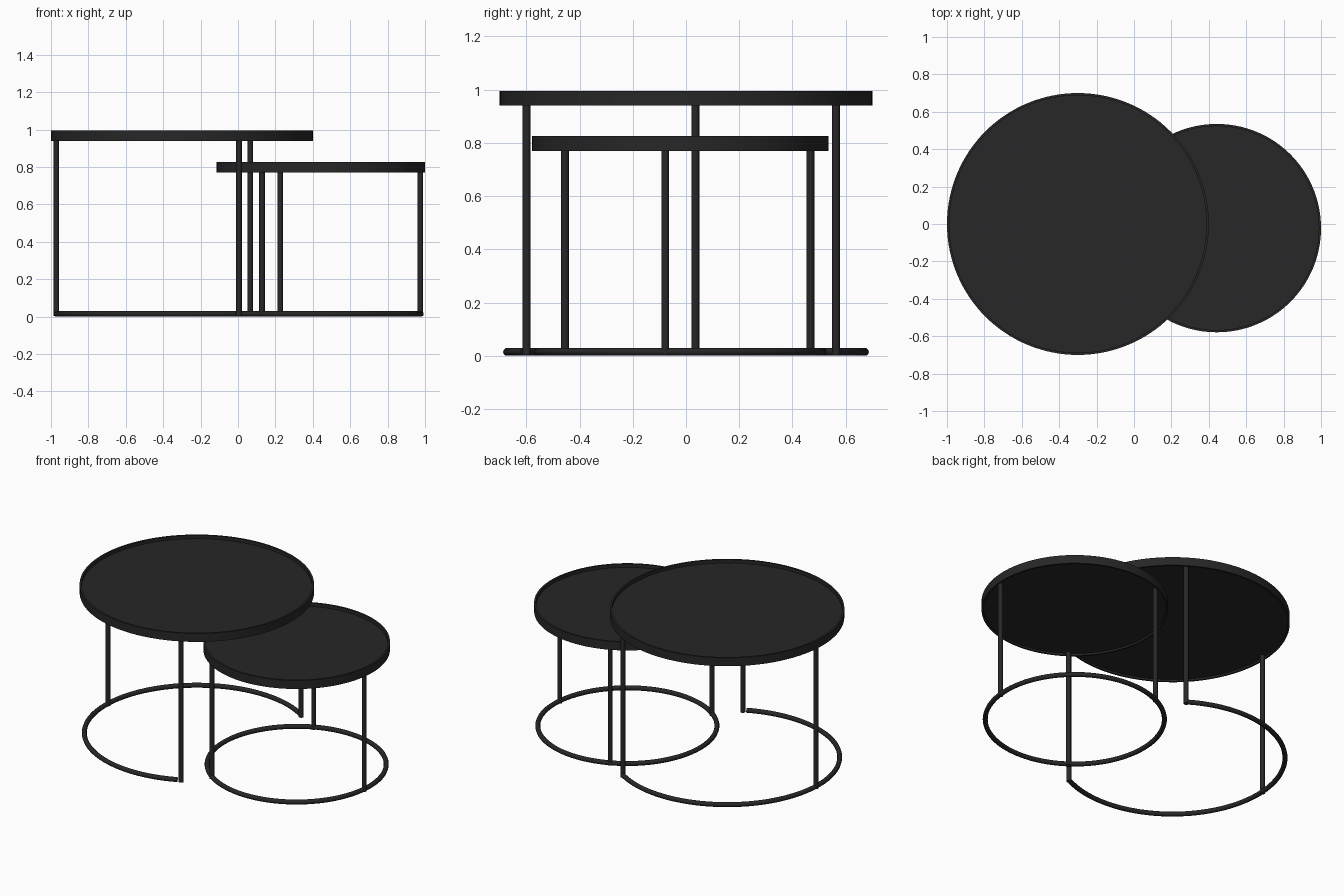
import bpy, bmesh, math

if "Cube" in bpy.data.objects:
    bpy.data.objects.remove(bpy.data.objects["Cube"])

black = bpy.data.materials.new("black_metal")
black.diffuse_color = (0.02, 0.02, 0.02, 1)
black.use_nodes = True
black.node_tree.nodes["Principled BSDF"].inputs["Base Color"].default_value = black.diffuse_color
TUBE = 0.015
SEG = 128


def finish(ob):
    ob.data.materials.append(black)
    bpy.ops.object.select_all(action='DESELECT')
    ob.select_set(True)
    bpy.context.view_layer.objects.active = ob
    if ob.type == 'MESH':
        bpy.ops.object.shade_smooth_by_angle(angle=math.radians(35))


def tray(name, cx, cy, radius, z0, z1):
    # Lathed tray: thin rim, floor recessed above and below
    inner, lo, hi = radius - 0.012, z0 + 0.012, z1 - 0.022
    profile = [(0, lo), (inner, lo), (inner, z0), (radius, z0),
               (radius, z1), (inner, z1), (inner, hi), (0, hi)]
    bm = bmesh.new()
    verts = [bm.verts.new((r, 0, z)) for r, z in profile]
    edges = [bm.edges.new(pair) for pair in zip(verts, verts[1:])]
    bmesh.ops.spin(bm, geom=verts + edges, cent=(0, 0, 0), axis=(0, 0, 1),
                   angle=math.tau, steps=SEG)
    bmesh.ops.remove_doubles(bm, verts=bm.verts, dist=1e-5)
    bmesh.ops.recalc_face_normals(bm, faces=bm.faces)
    me = bpy.data.meshes.new(name)
    bm.to_mesh(me)
    bm.free()
    ob = bpy.data.objects.new(name, me)
    ob.location = (cx, cy, 0)
    bpy.context.collection.objects.link(ob)
    finish(ob)


def base_ring(name, cx, cy, radius, start, sweep):
    # Round tube on the floor, closed when it sweeps a full turn
    closed = sweep >= 360
    count = SEG if closed else 90
    steps = count if closed else count - 1
    cu = bpy.data.curves.new(name, 'CURVE')
    cu.dimensions = '3D'
    cu.bevel_depth = TUBE
    cu.bevel_resolution = 3
    cu.use_fill_caps = True
    sp = cu.splines.new('POLY')
    sp.points.add(count - 1)
    for i, p in enumerate(sp.points):
        a = math.radians(start + sweep * i / steps)
        p.co = (radius * math.cos(a), radius * math.sin(a), TUBE, 1)
    sp.use_cyclic_u = closed
    sp.use_smooth = True
    ob = bpy.data.objects.new(name, cu)
    ob.location = (cx, cy, 0)
    bpy.context.collection.objects.link(ob)
    finish(ob)


def table(name, cx, cy, radius, ring, z0, z1, first_leg, sweep):
    tray(name + "_tray_top", cx, cy, radius, z0, z1)
    base_ring(name + "_base_ring", cx, cy, ring, first_leg, sweep)
    # Three evenly spaced legs from floor ring to tray underside
    top = z0 + 0.015
    for i in range(3):
        a = math.radians(first_leg + 120 * i)
        bpy.ops.mesh.primitive_cylinder_add(
            vertices=16, radius=TUBE, depth=top - 0.003,
            location=(cx + ring * math.cos(a), cy + ring * math.sin(a), (top + 0.003) / 2))
        leg = bpy.context.object
        leg.name = f"{name}_leg_{i + 1}"
        finish(leg)


# Tall table has an open base arc so the low table can slide under it
table("tall_table", -0.30, 0.0, 0.70, 0.672, 0.94, 0.995, 57, 238)
table("low_table", 0.443, -0.022, 0.557, 0.535, 0.77, 0.826, -6, 360)
